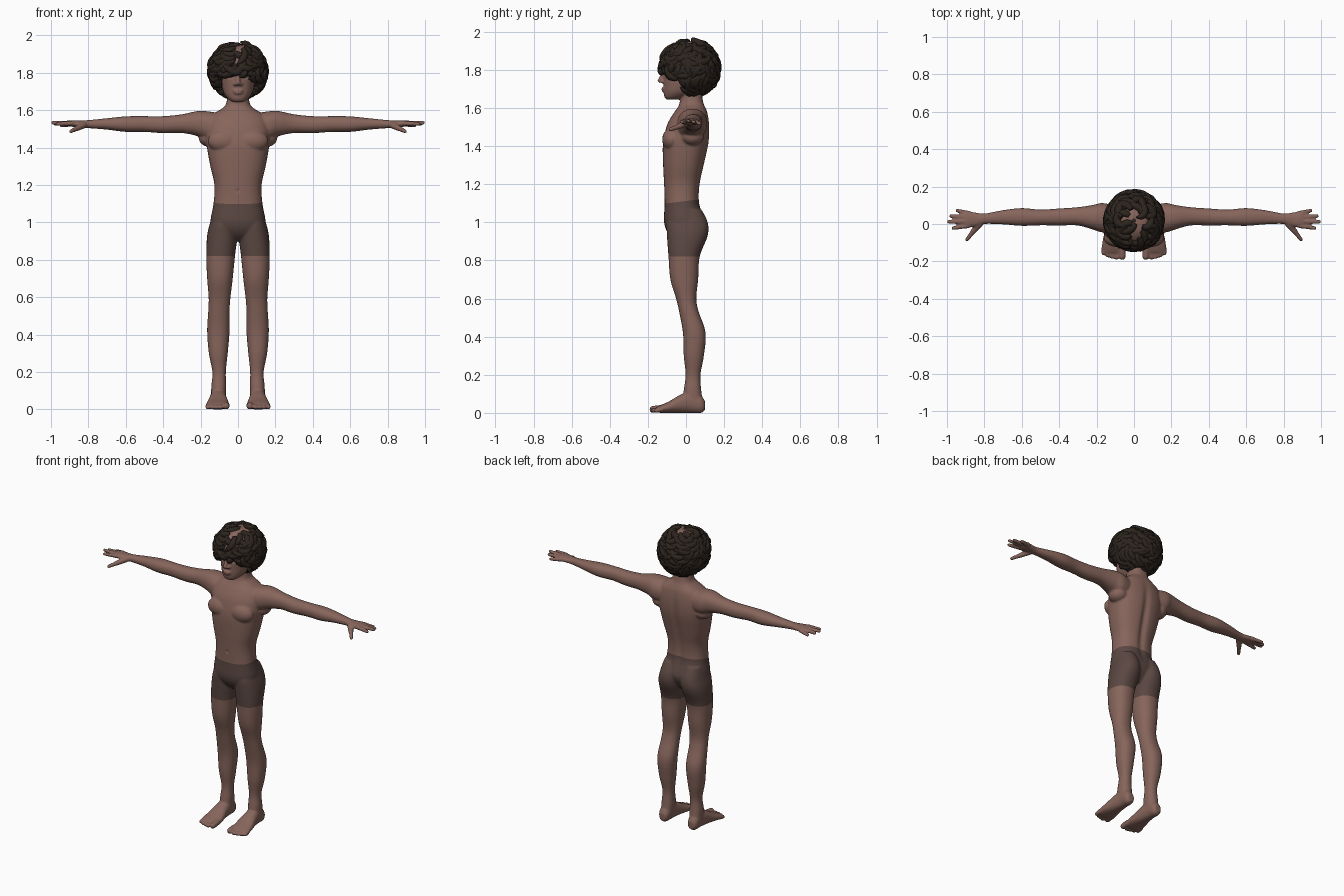
import bpy, bmesh, math, random
from mathutils import Vector, Matrix, Quaternion

if "Cube" in bpy.data.objects:
    bpy.data.objects.remove(bpy.data.objects["Cube"])

random.seed(4)


def material(name, rgb):
    m = bpy.data.materials.new(name)
    m.diffuse_color = (*rgb, 1)
    m.use_nodes = True
    m.node_tree.nodes["Principled BSDF"].inputs["Base Color"].default_value = m.diffuse_color
    return m


SKIN = material("skin", (0.24, 0.13, 0.105))
CLOTH = material("cloth", (0.105, 0.064, 0.055))
HAIR = material("hair", (0.026, 0.018, 0.013))
EYE = material("eye_white", (0.4, 0.36, 0.33))
DARK = material("iris", (0.03, 0.02, 0.015))


def add_object(name, bm, mat):
    me = bpy.data.meshes.new(name)
    bm.to_mesh(me)
    me.polygons.foreach_set("use_smooth", [True] * len(me.polygons))
    me.materials.append(mat)
    ob = bpy.data.objects.new(name, me)
    bpy.context.collection.objects.link(ob)
    return ob


def loft(bm, axis, rows, n=28, p=2.2):
    """Closed skin through rows (t, a0, a1, b0, b1), smoothed along the axis."""
    rows = [Vector(r) for r in rows]
    dense = []
    for i in range(len(rows) - 1):
        a, b = rows[max(i - 1, 0)], rows[i]
        c, d = rows[i + 1], rows[min(i + 2, len(rows) - 1)]
        for k in range(5):
            t = k / 5
            dense.append(0.5 * (2 * b + (c - a) * t + (2 * a - 5 * b + 4 * c - d) * t**2
                                + (3 * b - a - 3 * c + d) * t**3))
    dense.append(rows[-1])
    rings = []
    for t, a0, a1, b0, b1 in dense:
        ring = []
        for k in range(n):
            w = 2 * math.pi * k / n
            c, s = math.cos(w), math.sin(w)
            a = (a0 + a1) / 2 + (a1 - a0) / 2 * math.copysign(abs(c) ** (2 / p), c)
            b = (b0 + b1) / 2 + (b1 - b0) / 2 * math.copysign(abs(s) ** (2 / p), s)
            ring.append(bm.verts.new({"x": (t, a, b), "y": (a, t, b), "z": (a, b, t)}[axis]))
        rings.append(ring)
    for r, q in zip(rings, rings[1:]):
        for k in range(n):
            bm.faces.new((r[k], r[(k + 1) % n], q[(k + 1) % n], q[k]))
    bm.faces.new(rings[0])
    bm.faces.new(rings[-1])


def ball(bm, loc, size, rot=0):
    m = Matrix.LocRotScale(Vector(loc), Quaternion((0, 1, 0), rot), Vector(size))
    bmesh.ops.create_uvsphere(bm, u_segments=20, v_segments=12, radius=1, matrix=m)


def digit(bm, p, q, r0, r1):
    """Finger, toe or nose ridge: a chain of balls."""
    p, q = Vector(p), Vector(q)
    for i in range(13):
        t = i / 12
        ball(bm, p.lerp(q, t), [r0 + (r1 - r0) * t] * 3)


body = bmesh.new()
# arm and palm
loft(body, "x", [(.10, -.05, .10, 1.44, 1.585), (.17, -.045, .112, 1.44, 1.595), (.22, -.03, .102, 1.462, 1.595),
                 (.3, -.008, .09, 1.478, 1.578), (.4, -.008, .083, 1.477, 1.568), (.5, -.007, .077, 1.484, 1.568),
                 (.6, -.01, .085, 1.484, 1.567), (.7, -.002, .074, 1.496, 1.557), (.8, .0, .056, 1.504, 1.547),
                 (.85, -.014, .062, 1.508, 1.545), (.89, -.02, .066, 1.512, 1.546), (.91, -.015, .06, 1.52, 1.54)])
# fingers and thumb
for p, q in [((.89, -.010, 1.53), (.966, -.022, 1.527)), ((.89, .014, 1.532), (.99, .012, 1.533)),
             ((.89, .036, 1.53), (.978, .042, 1.527)), ((.88, .056, 1.526), (.945, .072, 1.518))]:
    digit(body, p, q, .0135, .0105)
digit(body, (.825, .0, 1.52), (.86, -.04, 1.503), .018, .015)
digit(body, (.86, -.04, 1.503), (.893, -.083, 1.487), .014, .0105)
# armpit and chest muscle
ball(body, (.155, .035, 1.45), (.055, .06, .045))
ball(body, (.078, -.075, 1.435), (.085, .05, .06))
# leg
loft(body, "z", [(.04, .067, .143, -.02, .09), (.12, .063, .143, -.012, .08), (.2, .065, .137, -.002, .076),
                 (.3, .055, .156, -.012, .094), (.42, .045, .165, -.016, .103), (.53, .045, .159, -.036, .067),
                 (.6, .04, .157, -.052, .054), (.7, .028, .165, -.082, .064), (.82, .016, .17, -.092, .072),
                 (.93, .003, .165, -.1, .114), (1.0, .01, .149, -.1, .114), (1.07, .03, .13, -.07, .08)])
# foot and toes
loft(body, "y", [(.1, .085, .125, .015, .06), (.08, .072, .14, 0, .09), (.03, .065, .145, 0, .115),
                 (-.03, .058, .155, 0, .095), (-.09, .048, .168, 0, .06), (-.135, .047, .172, 0, .04),
                 (-.155, .06, .162, .006, .03)])
for i, tip in enumerate((-.185, -.187, -.182, -.175, -.163)):
    x, r = (.063, .0185) if i == 0 else (.071 + .0228 * i, .0125)
    digit(body, (x, -.13, r + .005), (x, tip + r * .6, r), r, r)
# ear
ball(body, (.1, .012, 1.765), (.014, .022, .035))
# mirrored side
twin = bmesh.ops.duplicate(body, geom=body.verts[:] + body.edges[:] + body.faces[:])["geom"]
for v in twin:
    if isinstance(v, bmesh.types.BMVert):
        v.co.x *= -1
# torso and neck
loft(body, "z", [(z, -w, w, a, b) for z, w, a, b in
                 [(.90, .05, -.05, .05), (.94, .12, -.092, .08), (1.0, .147, -.115, .1), (1.1, .131, -.112, .071),
                  (1.2, .126, -.115, .074), (1.3, .148, -.12, .095), (1.4, .166, -.122, .117), (1.46, .172, -.113, .123),
                  (1.52, .166, -.096, .122), (1.57, .145, -.067, .114), (1.6, .10, -.046, .103),
                  (1.625, .068, -.034, .092), (1.67, .057, -.03, .084), (1.73, .052, -.03, .08)]], 40, 2.4)
# head
loft(body, "z", [(z, -w, w, a, b) for z, w, a, b in
                 [(1.644, .028, -.102, -.05), (1.66, .052, -.114, 0), (1.69, .075, -.117, .06), (1.74, .089, -.118, .11),
                  (1.8, .096, -.121, .135), (1.86, .1, -.118, .14), (1.91, .09, -.09, .12), (1.94, .06, -.05, .08),
                  (1.95, .02, -.01, .04)]], 40)
# nose and lips
digit(body, (0, -.113, 1.795), (0, -.137, 1.744), .009, .0125)
for s in (-1, 1):
    ball(body, (s * .014, -.124, 1.739), (.011, .013, .009))
ball(body, (0, -.117, 1.704), (.029, .012, .007))
ball(body, (0, -.117, 1.692), (.024, .012, .007))
bmesh.ops.recalc_face_normals(body, faces=body.faces)

# fuse all parts into one smooth skin
ob = add_object("skin_base", body, SKIN)
mod = ob.modifiers.new("fuse", "REMESH")
mod.mode, mod.voxel_size = "VOXEL", .0055
mod = ob.modifiers.new("soften", "SMOOTH")
mod.factor, mod.iterations = .5, 5
fused = bpy.data.meshes.new_from_object(ob.evaluated_get(bpy.context.evaluated_depsgraph_get()))
bpy.data.objects.remove(ob)
body = bmesh.new()
body.from_mesh(fused)
# spine groove, eye sockets and navel
for v in body.verts:
    x, y, z = v.co
    if y > .03 and 1.0 < z < 1.58:
        v.co.y -= .013 * math.exp(-(x / .022) ** 2) * math.sin(math.pi * (z - 1.0) / .58)
    if y < -.05 and z > 1.6:
        v.co.y += .016 * math.exp(-((abs(x) - .043) / .021) ** 2 - ((z - 1.788) / .014) ** 2)
    if y < -.05 and abs(z - 1.17) < .05:
        v.co.y += .006 * math.exp(-(x / .007) ** 2 - ((z - 1.17) / .009) ** 2)

# cut the shorts out of the skin
for co, no in (((0, 0, .82), (0, 0, 1)), ((0, 0, 1.112), (0, -.12, 1))):
    bmesh.ops.bisect_plane(body, geom=body.verts[:] + body.edges[:] + body.faces[:], plane_co=co, plane_no=no)
for name, keep, mat in (("body", False, SKIN), ("shorts", True, CLOTH)):
    part = body.copy()
    gone = []
    for f in part.faces:
        c = f.calc_center_median()
        if (.82 < c.z < 1.112 + .12 * c.y) != keep:
            gone.append(f)
    bmesh.ops.delete(part, geom=gone, context="FACES")
    add_object(name, part, mat)

# eyes, irises and eyebrows
for name, mat, spots in (("eyes", EYE, [((.043, -.087, 1.787), (.019, .017, .0125), 0)]),
                         ("irises", DARK, [((.043, -.1, 1.787), (.008, .006, .008), 0)]),
                         ("eyebrows", HAIR, [((.034, -.111, 1.812), (.016, .008, .0045), -.15),
                                             ((.055, -.102, 1.812), (.017, .009, .004), .25)])):
    bm = bmesh.new()
    for (x, y, z), size, rot in spots:
        for s in (-1, 1):
            ball(bm, (s * x, y, z), size, s * rot)
    add_object(name, bm, mat)

# scalp cap, open at the face
CENTRE, RADII = Vector((0, .018, 1.812)), Vector((.142, .148, .143))


def above_hairline(p):
    return p.z - (1.835 - .85 * (p.y + .14))


cap = bmesh.new()
bmesh.ops.create_uvsphere(cap, u_segments=40, v_segments=24, radius=1,
                          matrix=Matrix.LocRotScale(CENTRE, None, RADII * .97))
bmesh.ops.bisect_plane(cap, geom=cap.verts[:] + cap.edges[:] + cap.faces[:], plane_co=(0, -.14, 1.835),
                       plane_no=(0, .85, 1), clear_inner=True)
bmesh.ops.holes_fill(cap, edges=[e for e in cap.edges if e.is_boundary])
add_object("scalp_hair", cap, HAIR)

# curly locks lying over the cap, flicking out at the tips
cu = bpy.data.curves.new("curly_locks", "CURVE")
cu.dimensions, cu.bevel_depth, cu.bevel_resolution = "3D", .021, 2
cu.use_fill_caps = True
cu.materials.append(HAIR)
COUNT = 300
for i in range(COUNT):
    h = 1 - 2 * (i + .5) / COUNT
    w = i * 2.39996
    d = Vector((math.sqrt(1 - h * h) * math.cos(w), math.sqrt(1 - h * h) * math.sin(w), h))
    p = CENTRE + d * RADII
    if above_hairline(p) < .0:
        continue
    flow = Vector((p.x * 3, p.y - .05, -.25)) + Vector([random.uniform(-.2, .2) for _ in range(3)])
    bend = random.choice((-1, 1)) * random.uniform(.2, .5)
    lift, flick = random.uniform(.96, 1.04), random.uniform(0, .035)
    pts = []
    for k in range(8):
        n = (p - CENTRE).normalized()
        t = (flow - n * flow.dot(n)).normalized()
        q = p + t * .017
        e = q - CENTRE
        e = Vector((e.x / RADII.x, e.y / RADII.y, e.z / RADII.z)).normalized()
        p = CENTRE + e * RADII * (lift + flick * max(0, k - 4))
        flow = Quaternion(n, bend) @ t
        if above_hairline(p) < -.025 and k > 3:
            break
        pts.append(p.copy())
    if len(pts) < 4:
        continue
    sp = cu.splines.new("NURBS")
    sp.points.add(len(pts) - 1)
    for k, q in enumerate(pts):
        u = k / (len(pts) - 1)
        sp.points[k].co = (*q, 1)
        sp.points[k].radius = .1 + .95 * math.sin(math.pi * (.12 + .88 * u)) ** .7 if u < 1 else .1
    sp.order_u, sp.resolution_u, sp.use_endpoint_u = 3, 2, True
bpy.context.collection.objects.link(bpy.data.objects.new("curly_locks", cu))
